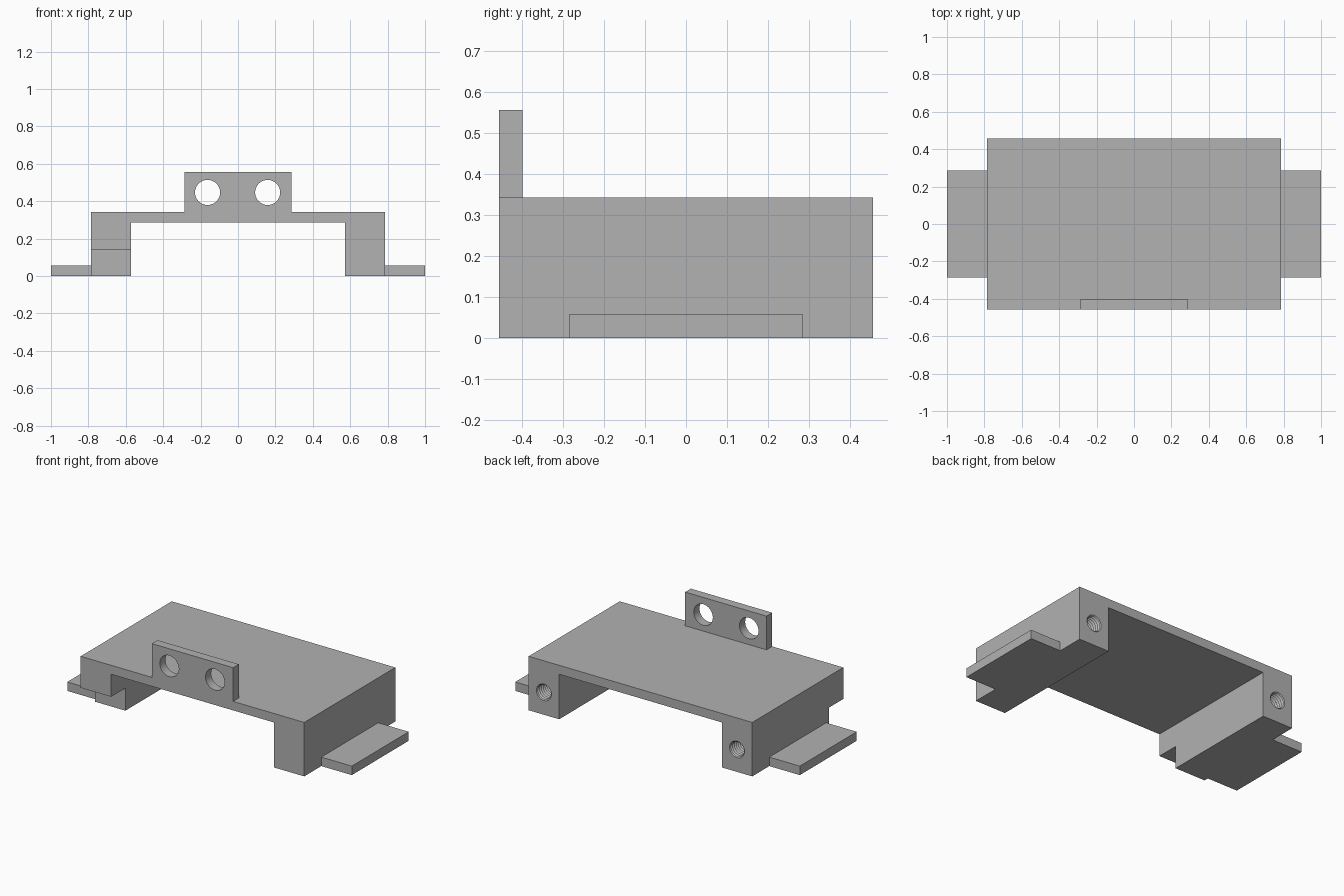
import bpy, bmesh, math
from mathutils import Matrix, Vector

if "Cube" in bpy.data.objects:
    bpy.data.objects.remove(bpy.data.objects["Cube"], do_unlink=True)

MM = 1 / 70          # design unit: the bracket is 140 long
SEG = 32

grey = bpy.data.materials.new("bracket grey")
grey.use_nodes = True
colour = (0.445, 0.445, 0.445, 1)
grey.diffuse_color = colour
grey.node_tree.nodes["Principled BSDF"].inputs["Base Color"].default_value = colour


def make(name, bm):
    bmesh.ops.recalc_face_normals(bm, faces=bm.faces)
    mesh = bpy.data.meshes.new(name)
    bm.to_mesh(mesh)
    bm.free()
    mesh.materials.append(grey)
    obj = bpy.data.objects.new(name, mesh)
    bpy.context.collection.objects.link(obj)
    return obj


def box(name, x, y, z):
    bm = bmesh.new()
    size = Vector((x[1] - x[0], y[1] - y[0], z[1] - z[0])) * MM
    centre = Vector((sum(x), sum(y), sum(z))) * MM / 2
    bmesh.ops.create_cube(bm, size=1, matrix=Matrix.Translation(centre) @ Matrix.Diagonal(size).to_4x4())
    return make(name, bm)


def lathe_y(name, x, z, profile):
    """Closed turned solid along y; profile is (y, radius) pairs."""
    bm = bmesh.new()
    rings = []
    for y, r in profile:
        angles = [math.tau * i / SEG for i in range(SEG)]
        rings.append([bm.verts.new(Vector((x + r * math.cos(a), y, z + r * math.sin(a))) * MM)
                      for a in angles])
    for a, b in zip(rings, rings[1:]):
        for i in range(SEG):
            j = (i + 1) % SEG
            bm.faces.new((a[i], a[j], b[j], b[i]))
    bm.faces.new(rings[0])
    bm.faces.new(rings[-1])
    return make(name, bm)


def combine(target, tool, operation):
    mod = target.modifiers.new(operation.lower(), 'BOOLEAN')
    mod.operation = operation
    mod.solver = 'EXACT'
    mod.object = tool
    bpy.context.view_layer.objects.active = target
    bpy.ops.object.modifier_apply(modifier=mod.name)
    bpy.data.objects.remove(tool, do_unlink=True)


# Deck with two legs, as one extruded channel section
bm = bmesh.new()
half = [(55, 24), (55, 0), (40, 0), (40, 20)]
outline = half + [(-x, z) for x, z in reversed(half)]
face = bm.faces.new([bm.verts.new(Vector((x, -32, z)) * MM) for x, z in outline])
ext = bmesh.ops.extrude_face_region(bm, geom=[face])
bmesh.ops.translate(bm, vec=(0, 64 * MM, 0),
                    verts=[v for v in ext["geom"] if isinstance(v, bmesh.types.BMVert)])
bracket = make("bracket_body", bm)

# Side mounting tabs and upright front plate
for side in (-1, 1):
    tab = box("mounting_tab", sorted((side * 50, side * 70)), (-20, 20), (0, 4))
    combine(bracket, tab, 'UNION')
combine(bracket, box("front_plate", (-20, 20), (-32, -28), (22, 39)), 'UNION')

# Notch under the front of the right leg
combine(bracket, box("leg_notch", (-60, -39), (-40, -22), (-5, 10)), 'DIFFERENCE')

# Round openings in the front plate
for x in (-11.4, 11.1):
    hole = lathe_y("plate_hole", x, 31.3, [(-35, 4.7), (-25, 4.7)])
    combine(bracket, hole, 'DIFFERENCE')

# Blind threaded holes in the back of each leg
pitch, turns = 1.25, 16
thread = [(34, 3.9), (32.2, 3.9)]
for i in range(turns):
    start = 32.2 - i * pitch
    thread += [(start - pitch / 2, 3.2), (start - pitch, 3.9)]
for side in (-1, 1):
    combine(bracket, lathe_y("threaded_hole", side * 47.5, 10, thread), 'DIFFERENCE')

# Crisp edges, smooth bores
bpy.ops.object.select_all(action='DESELECT')
bracket.select_set(True)
bpy.context.view_layer.objects.active = bracket
bpy.ops.object.shade_smooth_by_angle(angle=math.radians(25))
